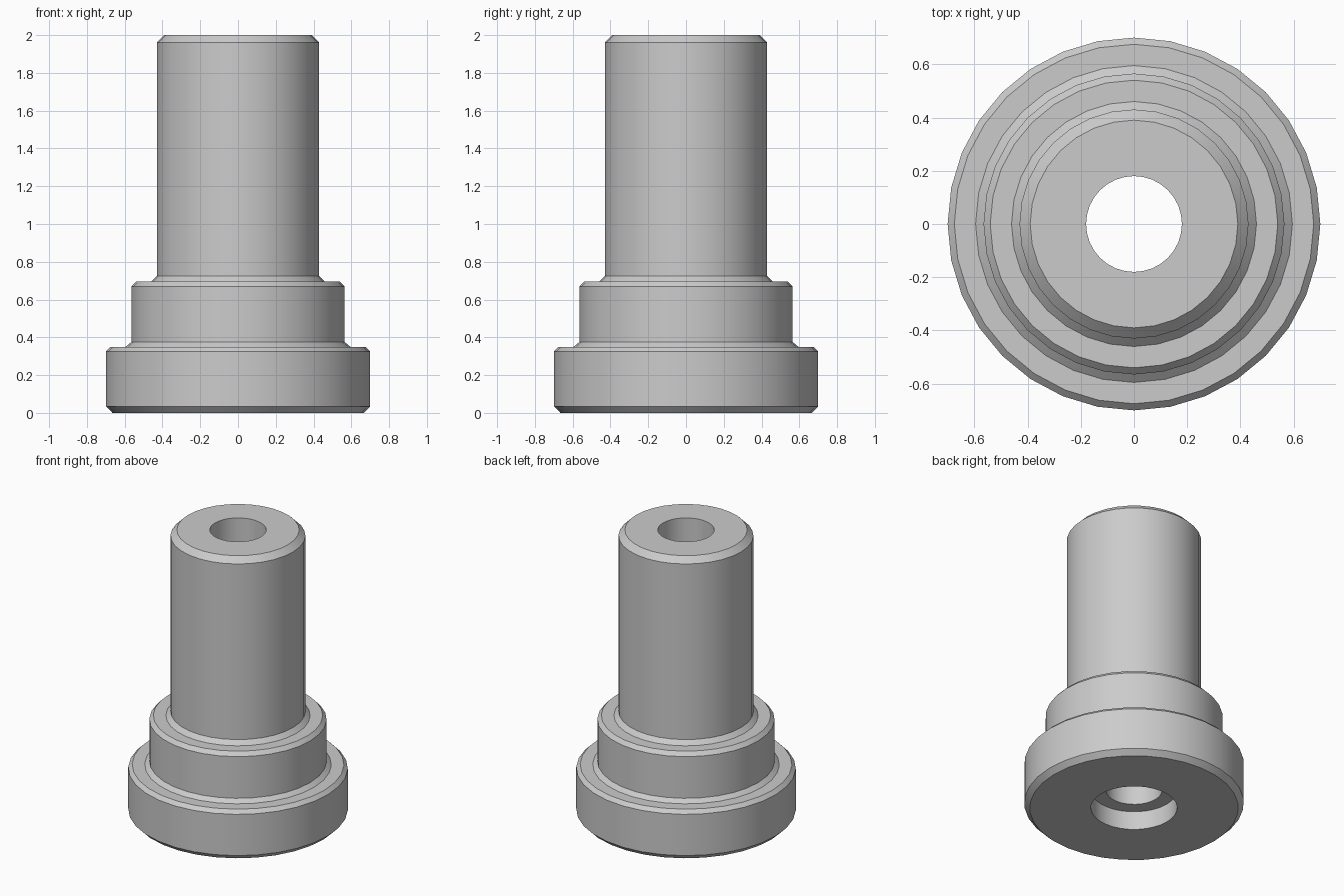
import bpy, bmesh
from math import cos, sin, tau

if "Cube" in bpy.data.objects:
    bpy.data.objects.remove(bpy.data.objects["Cube"])

SIDES = 32

# Closed half-section (radius, height) of the stepped bushing
profile = [
    (0.275, 0.0), (0.665, 0.0), (0.70, 0.035),      # base flange
    (0.70, 0.325), (0.675, 0.35),
    (0.595, 0.35), (0.565, 0.375),                  # middle collar
    (0.565, 0.668), (0.54, 0.695),
    (0.46, 0.695), (0.43, 0.725),                   # shaft
    (0.43, 1.96), (0.39, 2.0),
    (0.18, 2.0), (0.18, 0.13), (0.275, 0.13),       # bore and counterbore
]


def lathe(name, section, sides):
    bm = bmesh.new()
    rings = [[bm.verts.new((r * cos(tau * i / sides), r * sin(tau * i / sides), z))
              for i in range(sides)] for r, z in section]
    for a, b in zip(rings, rings[1:] + rings[:1]):
        for i in range(sides):
            j = (i + 1) % sides
            bm.faces.new((a[i], a[j], b[j], b[i]))
    bmesh.ops.recalc_face_normals(bm, faces=bm.faces)
    mesh = bpy.data.meshes.new(name)
    bm.to_mesh(mesh)
    bm.free()
    obj = bpy.data.objects.new(name, mesh)
    bpy.context.collection.objects.link(obj)
    return obj


# Turned part with smooth walls and crisp chamfers
bushing = lathe("stepped_bushing", profile, SIDES)
bpy.context.view_layer.objects.active = bushing
bushing.select_set(True)
bpy.ops.object.shade_smooth_by_angle(angle=tau / 12)
